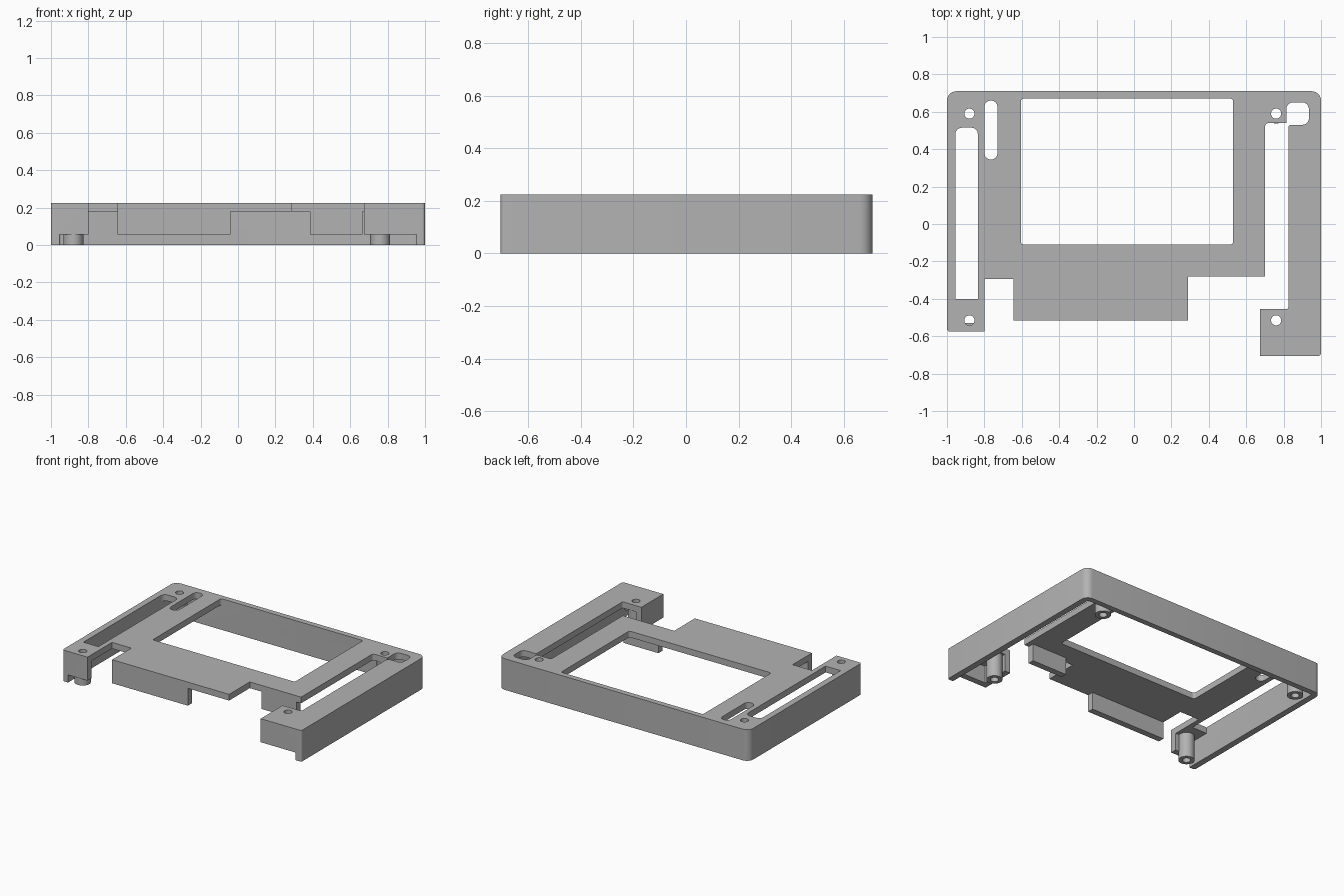
import bpy, bmesh, math
from mathutils import Vector

if "Cube" in bpy.data.objects:
    bpy.data.objects.remove(bpy.data.objects["Cube"], do_unlink=True)

HEIGHT, PLATE_Z, LIP_Z, WALL = 0.225, 0.18, 0.055, 0.045

grey = bpy.data.materials.new("plain_grey")
grey.use_nodes = True
colour = (0.45, 0.45, 0.45, 1)
grey.diffuse_color = colour
grey.node_tree.nodes["Principled BSDF"].inputs["Base Color"].default_value = colour


def rounded(corners, steps=6):
    """Outline from (x, y) or (x, y, radius) corners."""
    out = []
    for i, c in enumerate(corners):
        p = Vector(c[:2])
        if len(c) == 2:
            out.append(p)
            continue
        a = (Vector(corners[i - 1][:2]) - p).normalized()
        b = (Vector(corners[(i + 1) % len(corners)][:2]) - p).normalized()
        r = c[2]
        centre = p + (a + b) * r
        for k in range(steps + 1):
            t = k / steps * math.pi / 2
            out.append(centre - b * r * math.cos(t) - a * r * math.sin(t))
    return out


def box(x0, x1, y0, y1, low=0, high=0):
    """Rectangle with separate radii for its front and back corners."""
    pts = [(x0, y0, low), (x1, y0, low), (x1, y1, high), (x0, y1, high)]
    return rounded([p if p[2] else p[:2] for p in pts])


def circle(x, y, r, n=32):
    return [Vector((x + r * math.cos(math.tau * i / n),
                    y + r * math.sin(math.tau * i / n))) for i in range(n)]


def slab(name, outlines, z0, z1):
    """Extrude an outline (the rest are holes) between two heights."""
    curve = bpy.data.curves.new(name, "CURVE")
    curve.dimensions, curve.fill_mode = "2D", "BOTH"
    curve.extrude = (z1 - z0) / 2
    for pts in outlines:
        s = curve.splines.new("POLY")
        s.points.add(len(pts) - 1)
        for q, p in zip(s.points, pts):
            q.co = (p.x, p.y, 0, 1)
        s.use_cyclic_u = True
    temp = bpy.data.objects.new(name, curve)
    bpy.context.collection.objects.link(temp)
    graph = bpy.context.evaluated_depsgraph_get()
    mesh = bpy.data.meshes.new_from_object(temp.evaluated_get(graph))
    bpy.data.objects.remove(temp, do_unlink=True)
    bm = bmesh.new()
    bm.from_mesh(mesh)
    bmesh.ops.remove_doubles(bm, verts=bm.verts, dist=1e-5)
    bmesh.ops.translate(bm, verts=bm.verts, vec=(0, 0, (z0 + z1) / 2))
    bmesh.ops.recalc_face_normals(bm, faces=bm.faces)
    bm.to_mesh(mesh)
    bm.free()
    mesh.materials.clear()
    mesh.materials.append(grey)
    ob = bpy.data.objects.new(name, mesh)
    bpy.context.collection.objects.link(ob)
    return ob


posts = [(x, y) for x in (-0.88, 0.76) for y in (-0.515, 0.59)]

# Top plate with the display window, cable slots and screw holes
plate_edge = rounded([
    (-1, -0.575, 0.015), (-0.8, -0.575), (-0.8, -0.295), (-0.645, -0.295),
    (-0.645, -0.515), (0.29, -0.515), (0.29, -0.28), (0.7, -0.28),
    (0.7, 0.54, 0.02), (0.815, 0.54), (0.815, 0.65, 0.035), (0.935, 0.65, 0.035),
    (0.935, 0.53, 0.035), (0.825, 0.53, 0.015), (0.825, -0.455, 0.01),
    (0.675, -0.455), (0.675, -0.705), (1, -0.705, 0.015),
    (1, 0.71, 0.05), (-1, 0.71, 0.05)])
plate = slab("case_frame", [
    plate_edge,
    box(-0.605, 0.53, -0.11, 0.67, 0.015, 0.015),
    box(-0.955, -0.835, -0.4, 0.515, 0, 0.035),
    box(-0.8, -0.73, 0.345, 0.66, 0.034, 0.034),
    *[circle(x, y, 0.027) for x, y in posts]], PLATE_Z, HEIGHT)

# Outer wall around the back and both sides
inner = 1 - WALL
parts = [slab("outer_wall", [rounded([
    (-1, -0.575, 0.015), (-inner, -0.575), (-inner, 0.67, 0.01), (inner, 0.67, 0.01),
    (inner, -0.705), (1, -0.705, 0.015), (1, 0.71, 0.05), (-1, 0.71, 0.05)])],
    0, PLATE_Z)]

# Shorter front walls and the corner enclosure
parts += [
    slab("right_front_lip", [box(-inner, -0.8, -0.575, -0.575 + WALL)], LIP_Z, PLATE_Z),
    slab("centre_front_lip", [box(-0.645, -0.04, -0.515, -0.515 + WALL)], LIP_Z, PLATE_Z),
    slab("inner_front_lip", [box(0.385, 0.665, -0.28, -0.28 + WALL)], LIP_Z, PLATE_Z),
    slab("left_front_lip", [rounded([
        (0.675, -0.705), (inner, -0.705), (inner, -0.66), (0.72, -0.66),
        (0.72, -0.455), (0.675, -0.455)])], LIP_Z, PLATE_Z)]

# Hollow screw posts
parts += [slab("screw_post", [circle(x, y, 0.053), circle(x, y, 0.027)], 0, PLATE_Z)
          for x, y in posts]

# Fuse everything into one moulded body
for part in parts:
    mod = plate.modifiers.new(part.name, "BOOLEAN")
    mod.operation, mod.solver, mod.object = "UNION", "EXACT", part
graph = bpy.context.evaluated_depsgraph_get()
fused = bpy.data.meshes.new_from_object(plate.evaluated_get(graph))
plate.modifiers.clear()
plate.data = fused
for part in parts:
    bpy.data.objects.remove(part, do_unlink=True)
fused.materials.clear()
fused.materials.append(grey)

bm = bmesh.new()
bm.from_mesh(fused)
bmesh.ops.remove_doubles(bm, verts=bm.verts, dist=1e-5)
bmesh.ops.dissolve_limit(bm, angle_limit=0.01, verts=bm.verts, edges=bm.edges)
bm.to_mesh(fused)
bm.free()

bpy.ops.object.select_all(action="DESELECT")
plate.select_set(True)
bpy.context.view_layer.objects.active = plate
bpy.ops.object.shade_smooth_by_angle(angle=math.radians(30))
